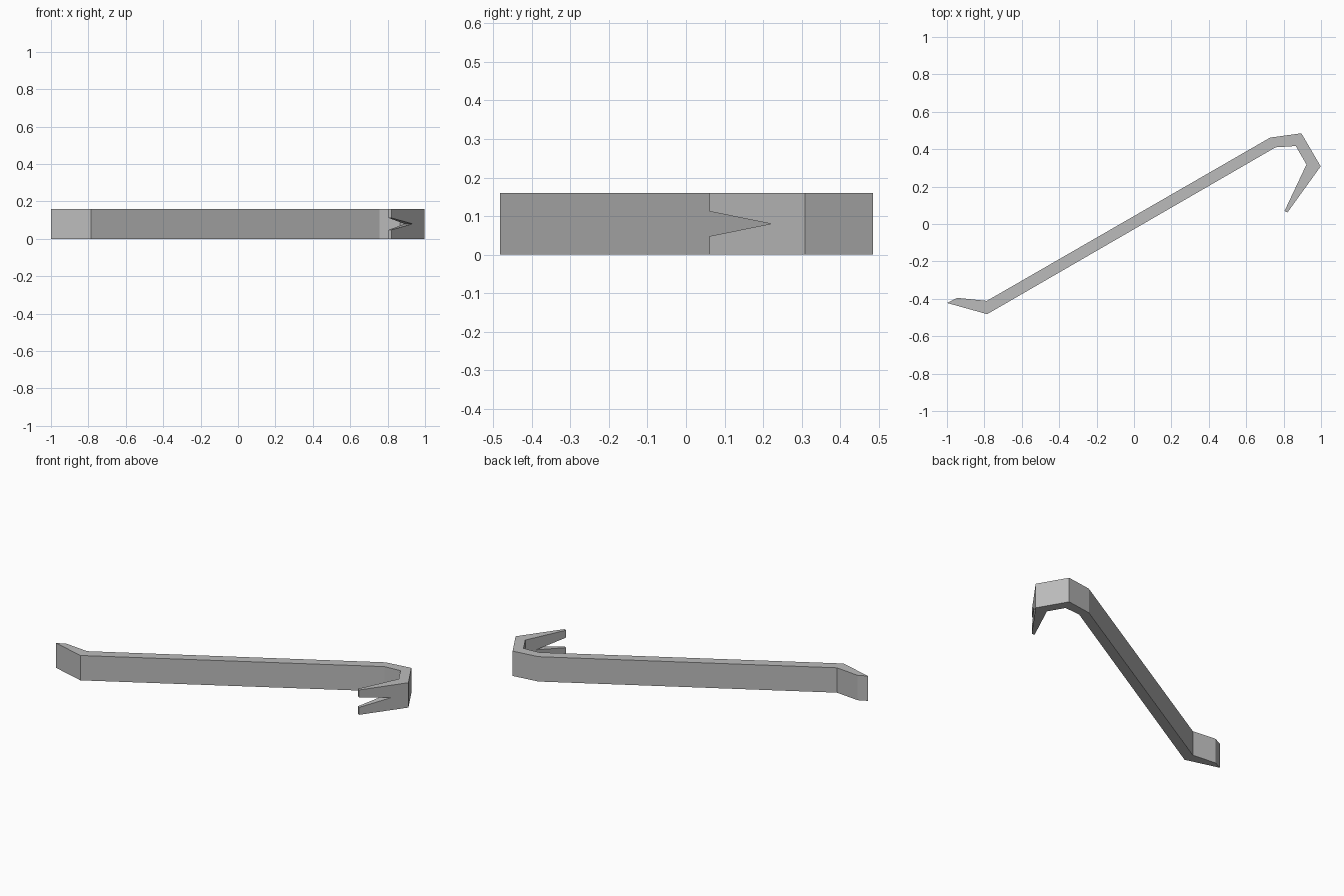
import bpy, bmesh
from mathutils import Vector

if "Cube" in bpy.data.objects:
    bpy.data.objects.remove(bpy.data.objects["Cube"])

HEIGHT = 0.16

steel = bpy.data.materials.new("steel_grey")
steel.diffuse_color = (0.5, 0.5, 0.5, 1)
steel.use_nodes = True
steel.node_tree.nodes["Principled BSDF"].inputs["Base Color"].default_value = steel.diffuse_color


def prism(name, base, offset):
    """Extrude a flat polygon by an offset into a closed solid."""
    bm = bmesh.new()
    face = bm.faces.new([bm.verts.new(p) for p in base])
    ext = bmesh.ops.extrude_face_region(bm, geom=[face])
    moved = [v for v in ext["geom"] if isinstance(v, bmesh.types.BMVert)]
    bmesh.ops.translate(bm, verts=moved, vec=offset)
    bmesh.ops.recalc_face_normals(bm, faces=bm.faces[:])
    mesh = bpy.data.meshes.new(name)
    bm.to_mesh(mesh)
    bm.free()
    mesh.materials.append(steel)
    obj = bpy.data.objects.new(name, mesh)
    bpy.context.collection.objects.link(obj)
    return obj


# Bar outline seen from above: pry end, shaft, hooked claw
outline = [
    (-1.0, -0.422), (-0.785, -0.482), (0.757, 0.410), (0.865, 0.417),
    (0.922, 0.318), (0.805, 0.070), (0.820, 0.061), (0.998, 0.308),
    (0.895, 0.485), (0.728, 0.462), (-0.787, -0.411), (-0.945, -0.395),
]
bar = prism("crowbar", [(x, y, 0) for x, y in outline], (0, 0, HEIGHT))

# Wedge that cuts the V-shaped nail slot through the claw
along = Vector((0.584, 0.811, 0))
across = Vector((-0.811, 0.584, 0))
apex = Vector((0.934, 0.220, HEIGHT / 2)) - across * 0.05
base = apex - along * 0.30
half = Vector((0, 0, 0.049))
cutter = prism("nail_slot_cutter", [apex, base + half, base - half], across * 0.15)
cutter.hide_render = True

cut = bar.modifiers.new("nail_slot", "BOOLEAN")
cut.operation = "DIFFERENCE"
cut.solver = "EXACT"
cut.object = cutter

# Bake the cut and drop the helper
bpy.context.view_layer.update()
graph = bpy.context.evaluated_depsgraph_get()
result = bpy.data.meshes.new_from_object(bar.evaluated_get(graph))
bar.modifiers.clear()
bar.data = result
bpy.data.objects.remove(cutter)
